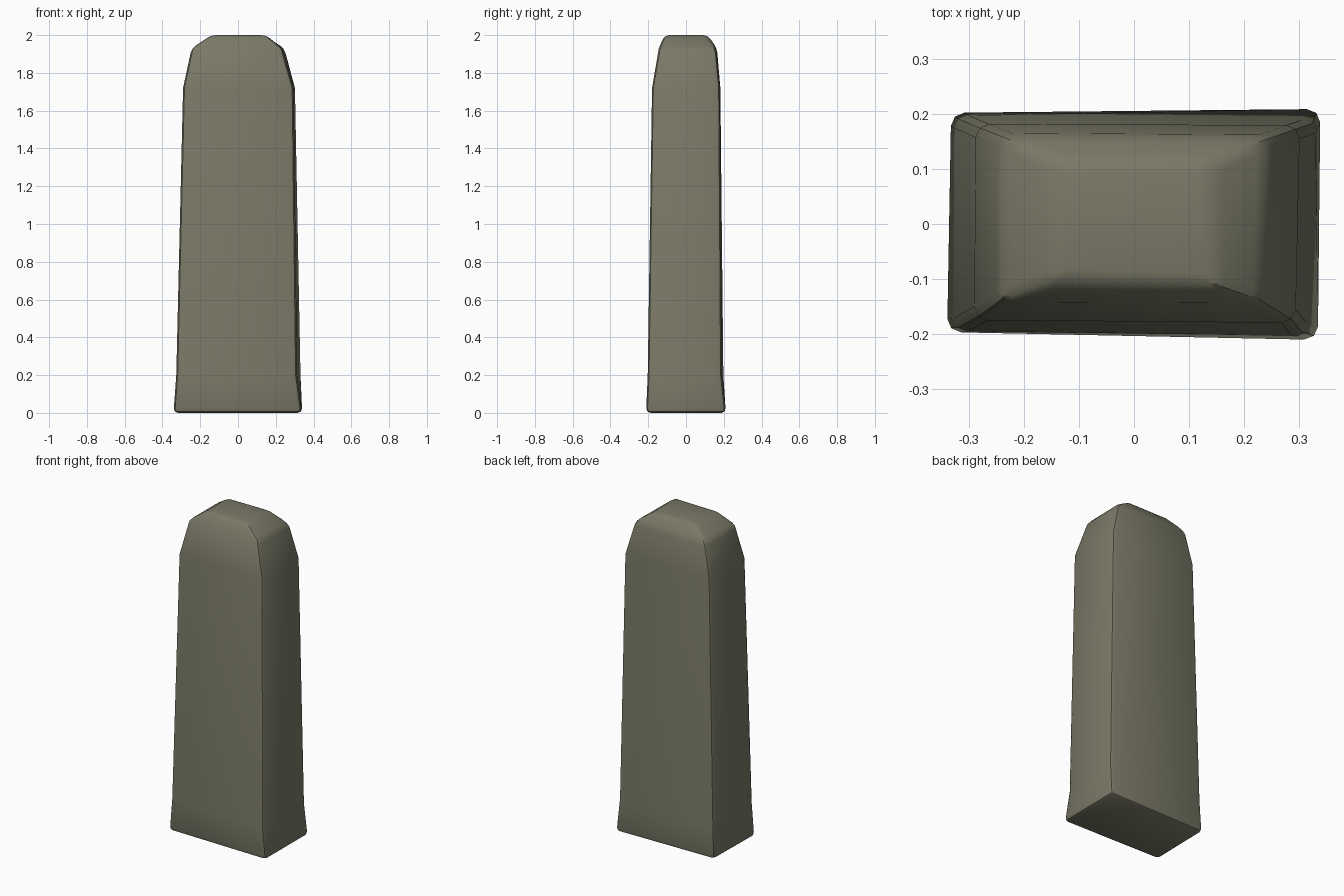
import bpy, bmesh, math

if "Cube" in bpy.data.objects:
    bpy.data.objects.remove(bpy.data.objects["Cube"])

# Stone colour
stone = bpy.data.materials.new("olive grey stone")
stone.diffuse_color = (0.195, 0.19, 0.135, 1)
stone.use_nodes = True
stone.node_tree.nodes["Principled BSDF"].inputs["Base Color"].default_value = stone.diffuse_color

# Slightly uneven four-cornered rings, bottom to top:
# z, then front left, front right, back right, back left
rings = [
    (0.00, (-0.342, -0.197), (0.338, -0.212), (0.340, 0.212), (-0.334, 0.203)),
    (0.20, (-0.327, -0.195), (0.312, -0.203), (0.332, 0.190), (-0.325, 0.198)),
    (1.72, (-0.291, -0.175), (0.294, -0.180), (0.302, 0.180), (-0.288, 0.182)),
    (1.93, (-0.246, -0.142), (0.234, -0.144), (0.246, 0.160), (-0.242, 0.164)),
    (2.00, (-0.142, -0.105), (0.150, -0.115), (0.135, 0.115), (-0.142, 0.115)),
]

# Standing stone body, lofted through the rings
bm = bmesh.new()
loops = [[bm.verts.new((x, y, z)) for x, y in pts] for z, *pts in rings]
for low, high in zip(loops, loops[1:]):
    for i in range(4):
        j = (i + 1) % 4
        bm.faces.new((low[i], low[j], high[j], high[i]))
bm.faces.new(loops[0][::-1])
bm.faces.new(loops[-1])
bmesh.ops.recalc_face_normals(bm, faces=bm.faces)
mesh = bpy.data.meshes.new("standing_stone")
bm.to_mesh(mesh)
bm.free()
mesh.materials.append(stone)
body = bpy.data.objects.new("standing_stone", mesh)
bpy.context.collection.objects.link(body)

# Worn edges
bevel = body.modifiers.new("worn edges", "BEVEL")
bevel.width = 0.024
bevel.segments = 2
bevel.limit_method = "ANGLE"
bevel.angle_limit = math.radians(22)

bpy.context.view_layer.objects.active = body
body.select_set(True)
bpy.ops.object.modifier_apply(modifier=bevel.name)
bpy.ops.object.shade_smooth_by_angle(angle=math.radians(30))
